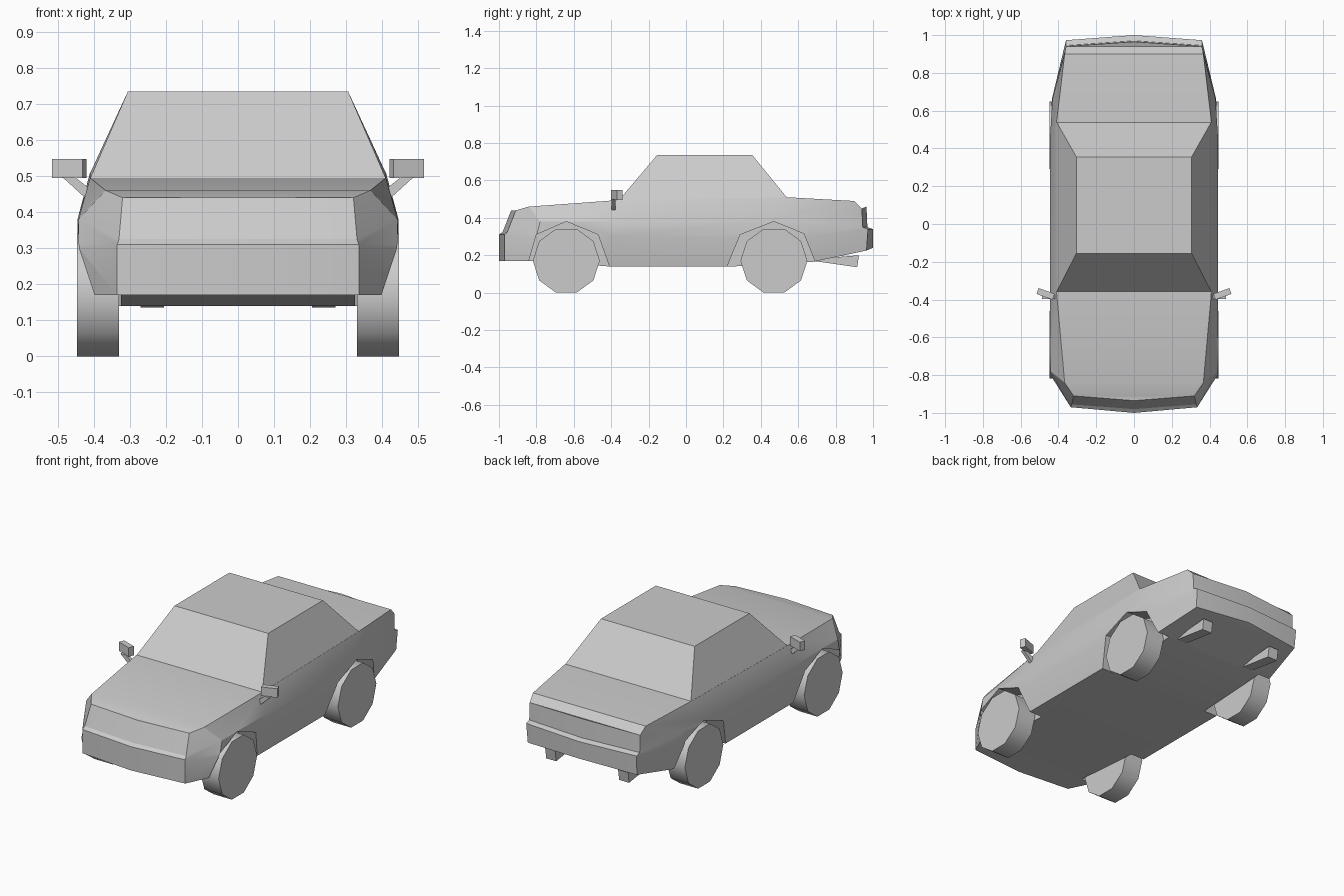
import bpy, bmesh, math
from mathutils import Matrix, Vector

if "Cube" in bpy.data.objects:
    bpy.data.objects.remove(bpy.data.objects["Cube"])


def make_object(name, bm, smooth=False):
    bmesh.ops.recalc_face_normals(bm, faces=bm.faces)
    me = bpy.data.meshes.new(name)
    bm.to_mesh(me)
    bm.free()
    ob = bpy.data.objects.new(name, me)
    bpy.context.collection.objects.link(ob)
    if smooth:
        smooth_mesh(me)
    return ob


def smooth_mesh(me, angle=25):
    me.polygons.foreach_set("use_smooth", [True] * len(me.polygons))
    me.set_sharp_from_angle(angle=math.radians(angle))


def prism(name, pts, axis, a, b):
    """Extrude a closed profile along x (pts are y, z) or y (pts are x, z)."""
    bm = bmesh.new()
    place = (lambda p, t: (t, p[0], p[1])) if axis == "x" else (lambda p, t: (p[0], t, p[1]))
    r0 = [bm.verts.new(place(p, a)) for p in pts]
    r1 = [bm.verts.new(place(p, b)) for p in pts]
    n = len(pts)
    bm.faces.new(r0)
    bm.faces.new(r1)
    for i in range(n):
        bm.faces.new((r0[i], r0[(i + 1) % n], r1[(i + 1) % n], r1[i]))
    return make_object(name, bm)


# Lower body: columns from front centre around one side to rear centre, each
# with sill, bumper line, step and shoulder points; mirrored into closed rings
columns = [
    [(0, -1.0, .17), (0, -1.0, .31), (0, -.98, .325), (0, -.935, .44)],
    [(.335, -.97, .17), (.335, -.97, .31), (.33, -.955, .325), (.32, -.91, .44)],
    [(.412, -.81, .17), (.442, -.80, .30), (.442, -.78, .38), (.367, -.84, .46)],
    [(.412, -.41, .14), (.445, -.40, .30), (.445, -.38, .38), (.41, -.36, .495)],
    [(.412, .25, .14), (.445, .38, .30), (.445, .45, .38), (.41, .54, .51)],
    [(.405, .68, .165), (.435, .66, .30), (.432, .66, .38), (.367, .90, .49)],
    [(.355, .965, .225), (.36, .973, .34), (.36, .945, .35), (.36, .94, .45)],
    [(0, 1.0, .24), (0, 1.0, .34), (0, .97, .35), (0, .965, .46)],
]
bm = bmesh.new()
right = [[bm.verts.new(p) for p in col] for col in columns]
left = [r if columns[i][0][0] == 0 else [bm.verts.new((-x, y, z)) for x, y, z in columns[i]]
        for i, r in enumerate(right)]
for i in range(len(columns) - 1):
    for side in (right, left):
        a, b = side[i], side[i + 1]
        for k in range(3):
            bm.faces.new((a[k], b[k], b[k + 1], a[k + 1]))
    for k in (0, 3):
        loop = []
        for v in (right[i][k], right[i + 1][k], left[i + 1][k], left[i][k]):
            if v not in loop:
                loop.append(v)
        bm.faces.new(loop)
body = make_object("lower_body", bm)

# Wheel arch cutouts
arches = {
    "front": [(-.85, .10), (-.84, .17), (-.80, .31), (-.64, .38), (-.47, .31), (-.41, .14), (-.395, .10)],
    "rear": [(.205, .10), (.22, .14), (.29, .31), (.47, .38), (.63, .315), (.69, .165), (.715, .10)],
}
cutters = []
for name, prof in arches.items():
    for s in (-1, 1):
        c = prism(name + "_arch_cutter", prof, "x", s * .325, s * .6)
        c.hide_render = True
        m = body.modifiers.new("arch", "BOOLEAN")
        m.operation, m.object, m.solver = "DIFFERENCE", c, "EXACT"
        cutters.append(c)
bpy.context.view_layer.update()
cut = bpy.data.meshes.new_from_object(body.evaluated_get(bpy.context.evaluated_depsgraph_get()))
body.modifiers.clear()
body.data = cut
smooth_mesh(cut)
for c in cutters:
    bpy.data.objects.remove(c)

# Cabin: tapered box with sloping windscreen and rear window
bm = bmesh.new()
base = [bm.verts.new(p) for p in ((-.41, -.36, .493), (.41, -.36, .493), (.41, .54, .508), (-.41, .54, .508))]
roof = [bm.verts.new(p) for p in ((-.305, -.155, .735), (.305, -.155, .735), (.305, .355, .735), (-.305, .355, .735))]
bm.faces.new(roof)
for i in range(4):
    j = (i + 1) % 4
    bm.faces.new((base[i], base[j], roof[j], roof[i]))
make_object("cabin", bm)

for s, side in ((-1, "left"), (1, "right")):
    # Ten-sided wheels
    for y, end in ((-.64, "front"), (.47, "rear")):
        rim = [(y + .179 * math.cos(i * math.pi / 5), .1705 + .179 * math.sin(i * math.pi / 5)) for i in range(10)]
        smooth_mesh(prism(f"{end}_{side}_wheel", rim, "x", s * .33, s * .447).data, 40)

    # Door mirror: swept-back housing on a slanted stalk
    bm = bmesh.new()
    bmesh.ops.create_cube(bm, size=1)
    bm.transform(Matrix.Translation(Vector((s * .468, -.37, .521)))
                 @ Matrix.Rotation(s * math.radians(20), 4, "Z")
                 @ Matrix.Diagonal((.09, .033, .053, 1)))
    make_object(side + "_mirror", bm)
    stalk = [(s * x, z) for x, z in ((.452, .497), (.487, .497), (.42, .436), (.405, .46))]
    prism(side + "_mirror_stalk", stalk, "y", -.398, -.377)

    # Exhaust box under the tail
    prism(side + "_exhaust", [(.69, .18), (.69, .168), (.915, .136), (.925, .20)], "x", s * .205, s * .27)
